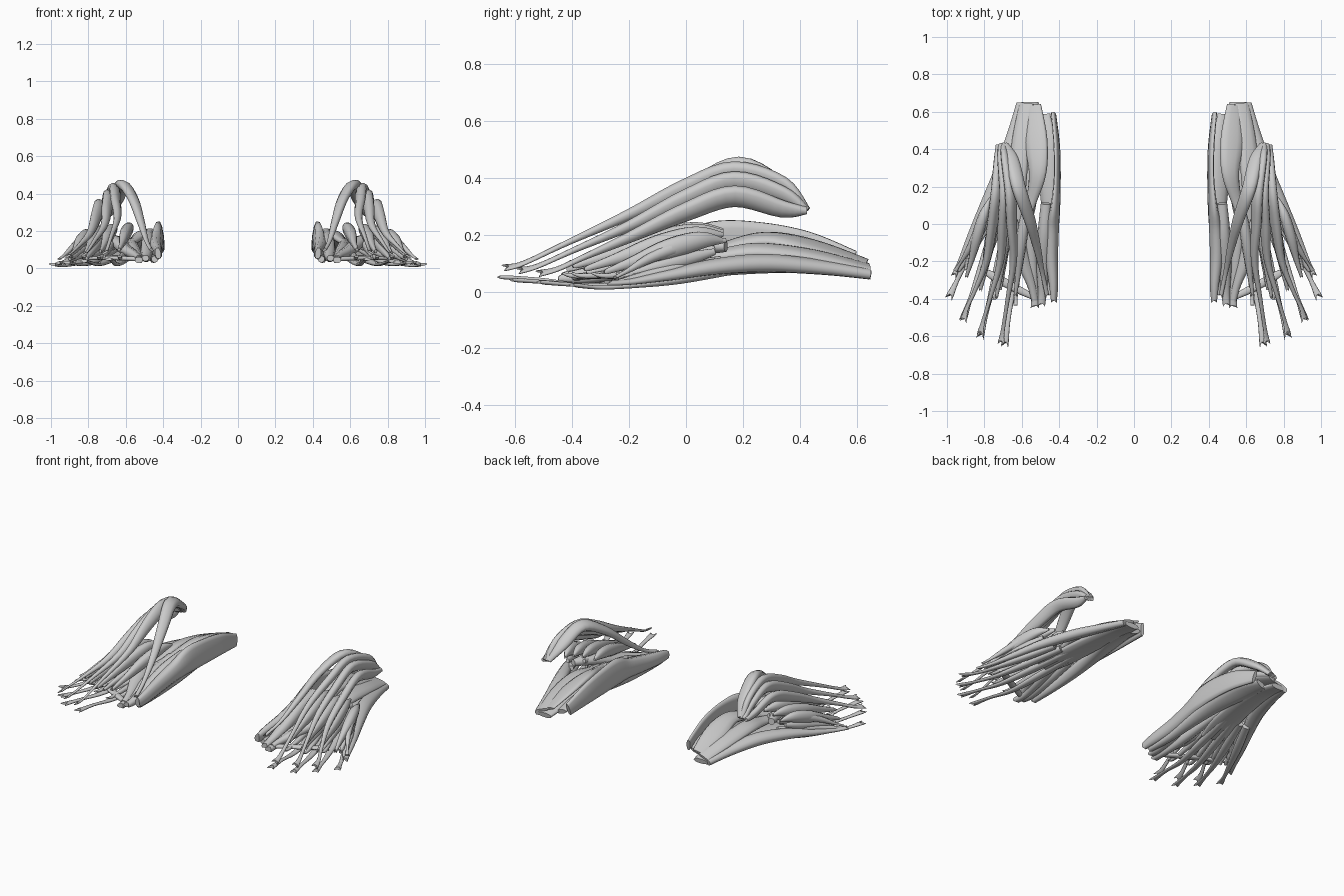
import bpy, bmesh, math
from mathutils import Vector


def spline(pts, t):
    # Catmull-Rom through points of any dimension
    n = len(pts) - 1
    i = min(int(t * n), n - 1)
    u = t * n - i
    a, b, c, d = (pts[max(0, min(n, i + k))] for k in (-1, 0, 1, 2))
    return [0.5 * (2*q + (r - p)*u + (2*p - 5*q + 4*r - s)*u*u + (3*q - p - 3*r + s)*u**3)
            for p, q, r, s in zip(a, b, c, d)]


def strand(name, pts, roll=0, fork=0.0, sides=10, power=0.85):
    """Loft a muscle through (x, y, z, half width, half thickness); mirrored to the other foot."""
    steps = (len(pts) - 1) * 5
    rows = [spline(pts, k / steps) for k in range(steps + 1)]
    cs = [Vector(r[:3]) for r in rows]
    bm = bmesh.new()
    rings = []
    ro = math.radians(roll)
    for k, r in enumerate(rows):
        t = (cs[min(k + 1, steps)] - cs[max(k - 1, 0)]).normalized()
        s = Vector((0, 0, 1)).cross(t).normalized()
        if s.x < 0:
            s = -s
        u = s.cross(t).normalized()
        if u.z < 0:
            u = -u
        s, u = s * math.cos(ro) + u * math.sin(ro), u * math.cos(ro) - s * math.sin(ro)
        w, h = max(r[3], .004), max(r[4], .003)
        ring = []
        for j in range(sides):
            a = 2 * math.pi * j / sides
            ca, sa = math.cos(a), math.sin(a)
            p = cs[k] + s * (w * math.copysign(abs(ca)**power, ca)) + u * (h * math.copysign(abs(sa)**power, sa))
            if k == steps:  # split the insertion end into two tips
                p += t * fork * (abs(ca) - 0.5)
            ring.append(bm.verts.new(p))
        rings.append(ring)
    for a, b in zip(rings, rings[1:]):
        for j in range(sides):
            bm.faces.new((a[j], a[(j+1) % sides], b[(j+1) % sides], b[j]))
    bm.faces.new(rings[0])
    bm.faces.new(rings[-1])
    bmesh.ops.recalc_face_normals(bm, faces=bm.faces)
    me = bpy.data.meshes.new(name)
    bm.to_mesh(me)
    bm.free()
    for p in me.polygons:
        p.use_smooth = len(p.vertices) == 4
    ob = bpy.data.objects.new(name, me)
    bpy.context.collection.objects.link(ob)
    ob.modifiers.new("other_foot", 'MIRROR')


# Arching top-of-foot muscles: one to the big toe, three to the middle toes
strand("top_muscle_big_toe", [
    (.69, .425, .29, .02, .012), (.65, .34, .37, .038, .022), (.615, .19, .445, .04, .026), (.56, .03, .37, .033, .022),
    (.52, -.12, .25, .022, .018), (.49, -.26, .15, .013, .01), (.465, -.38, .10, .012, .008)], roll=25, fork=.02)
for i, (bx, bz, mx, mz, ex, ey, ez) in enumerate([
        (.66, .425, .645, .27, .71, -.63, .085),
        (.69, .39, .715, .23, .82, -.58, .075),
        (.735, .34, .79, .19, .91, -.51, .065)]):
    strand(f"top_muscle_toe_{i+2}", [
        (.70 + .012*i, .425, .285, .015, .012), (.685 + .02*i, .34, bz - .05, .02, .032),
        (bx, .17, bz - .005, .025, .04), (bx*.6 + mx*.4, .0, bz*.6 + mz*.4, .024, .035),
        (mx, -.2, mz, .018, .02), (mx*.5 + ex*.5, -.1 + ey/2, (mz + ez)/2 - .005, .011, .01),
        (mx*.13 + ex*.87, ey + .06, ez + .015, .012, .006), (ex, ey, ez, .02, .006)], roll=-30, fork=.03)

# Inner edge muscle from heel to big toe
strand("inner_edge_muscle", [
    (.43, .59, .105, .012, .04), (.413, .42, .15, .014, .065), (.41, .25, .17, .014, .078),
    (.42, .1, .17, .022, .08), (.435, -.02, .14, .034, .06), (.44, -.17, .11, .034, .05),
    (.43, -.32, .09, .025, .04), (.428, -.41, .08, .016, .03)], roll=-8, fork=.02)
strand("inner_edge_muscle_sole", [
    (.485, .585, .075, .04, .014), (.475, .42, .10, .065, .022), (.455, .2, .10, .055, .034),
    (.45, 0, .08, .038, .036), (.45, -.2, .055, .025, .025), (.445, -.38, .05, .018, .018)], roll=-20)

# Short big toe flexor, two heads
strand("big_toe_flexor_inner", [
    (.47, .11, .19, .028, .025), (.48, -.05, .15, .035, .04), (.487, -.22, .095, .035, .035),
    (.49, -.36, .06, .025, .025), (.495, -.43, .055, .02, .015)], fork=.02)
strand("big_toe_flexor_outer", [
    (.57, .12, .14, .02, .02), (.56, -.05, .11, .03, .03), (.545, -.22, .075, .03, .03),
    (.53, -.36, .05, .022, .022), (.53, -.44, .045, .022, .016)], fork=.02)

# Muscles pulling the big toe inward
strand("big_toe_adductor_long", [
    (.71, .14, .16, .02, .02), (.66, 0, .15, .045, .03), (.60, -.17, .10, .045, .03),
    (.55, -.32, .07, .025, .022), (.53, -.41, .055, .018, .014)], roll=20)
strand("big_toe_adductor_cross", [
    (.82, -.24, .05, .01, .008), (.75, -.28, .055, .022, .010), (.64, -.34, .055, .022, .012),
    (.54, -.39, .05, .015, .012)])

# Deep square muscle ahead of the heel
strand("deep_sole_muscle_inner", [
    (.535, .635, .10, .04, .008), (.525, .45, .155, .065, .016), (.515, .28, .185, .05, .020),
    (.55, .12, .15, .03, .018), (.60, -.02, .12, .025, .012)], roll=-18)
strand("deep_sole_muscle_outer", [
    (.575, .645, .085, .04, .008), (.605, .45, .125, .05, .018), (.62, .25, .145, .05, .022),
    (.62, .1, .125, .035, .018), (.63, -.02, .11, .02, .01)], roll=-18)

# Central sole muscle with a tendon to each of four toes
strand("sole_belly", [
    (.56, .65, .058, .05, .016), (.56, .5, .08, .065, .018), (.58, .3, .086, .08, .022),
    (.61, .1, .073, .085, .020), (.65, -.05, .055, .08, .014)])
toes = [(.69, -.64, .05), (.82, -.595, .04), (.91, -.50, .032), (.985, -.385, .022)]
for i, (x, y, z) in enumerate(toes):
    sx = .58 + .052*i
    mix = lambda f: (sx + (x - sx)*f, .15 + (y - .15)*f)
    strand(f"sole_tendon_toe_{i+2}", [
        (sx, .15, .075, .024, .018), (*mix(.33), .042, .026, .016),
        (*mix(.62), .022, .018, .01), (*mix(.84), z - .008, .012, .007),
        (x, y, z, .02, .008)], fork=.045)
    # small worm-like muscle beside each tendon
    a, b = mix(.74), mix(.48)
    strand(f"worm_muscle_toe_{i+2}", [
        (sx + .01, .03, .10, .008, .008), (b[0] - .015, b[1], .07, .016, .015),
        (a[0] - .03, a[1] + .05, .055, .010, .009), (a[0] - .028, a[1], .065, .011, .004)])

# Outer edge muscles from heel to little toe
strand("outer_edge_muscle", [
    (.605, .645, .062, .025, .018), (.645, .48, .085, .036, .024), (.71, .28, .10, .042, .030),
    (.79, .1, .087, .036, .026), (.865, -.06, .058, .026, .018), (.925, -.19, .035, .014, .01),
    (.96, -.27, .03, .015, .008)], roll=-20, fork=.03)
strand("little_toe_flexor", [
    (.74, .12, .11, .015, .015), (.82, -.03, .085, .03, .02), (.88, -.15, .055, .024, .016),
    (.94, -.25, .03, .012, .008)])

# Spindles between the foot bones: upper set of four, lower set of three
for i, (ax, az, ex, ey, ez) in enumerate([
        (.565, .255, .635, -.38, .10), (.65, .25, .735, -.39, .09),
        (.715, .24, .82, -.35, .08), (.775, .22, .895, -.28, .07)]):
    P = lambda f, dx, dz, w, h: (ax + (ex - ax)*f + dx, .13 + (ey - .13)*f, az + (ez - az)*f + dz, w, h)
    strand(f"upper_spindle_{i+1}", [
        P(0, 0, -.04, .006, .008), P(.2, .005, -.01, .026, .032), P(.48, .006, .0, .029, .036),
        P(.78, 0, .0, .016, .02), P(1, 0, 0, .008, .01)], fork=.02)
for i, (ax, az, ex, ey, ez) in enumerate([
        (.66, .17, .715, -.35, .065), (.73, .15, .81, -.31, .055), (.78, .14, .90, -.24, .05)]):
    P = lambda f, w, h: (ax + (ex - ax)*f, .1 + (ey - .1)*f, az + (ez - az)*f, w, h)
    strand(f"lower_spindle_{i+1}", [
        P(0, .01, .012), P(.3, .022, .025), P(.6, .02, .022), P(1, .008, .008)])

# Outermost thin slip toward the little toe
strand("outer_slip", [
    (.77, .14, .18, .006, .008), (.825, -.01, .16, .022, .024), (.875, -.12, .12, .018, .018),
    (.93, -.21, .07, .008, .008), (.955, -.25, .05, .012, .005)])
